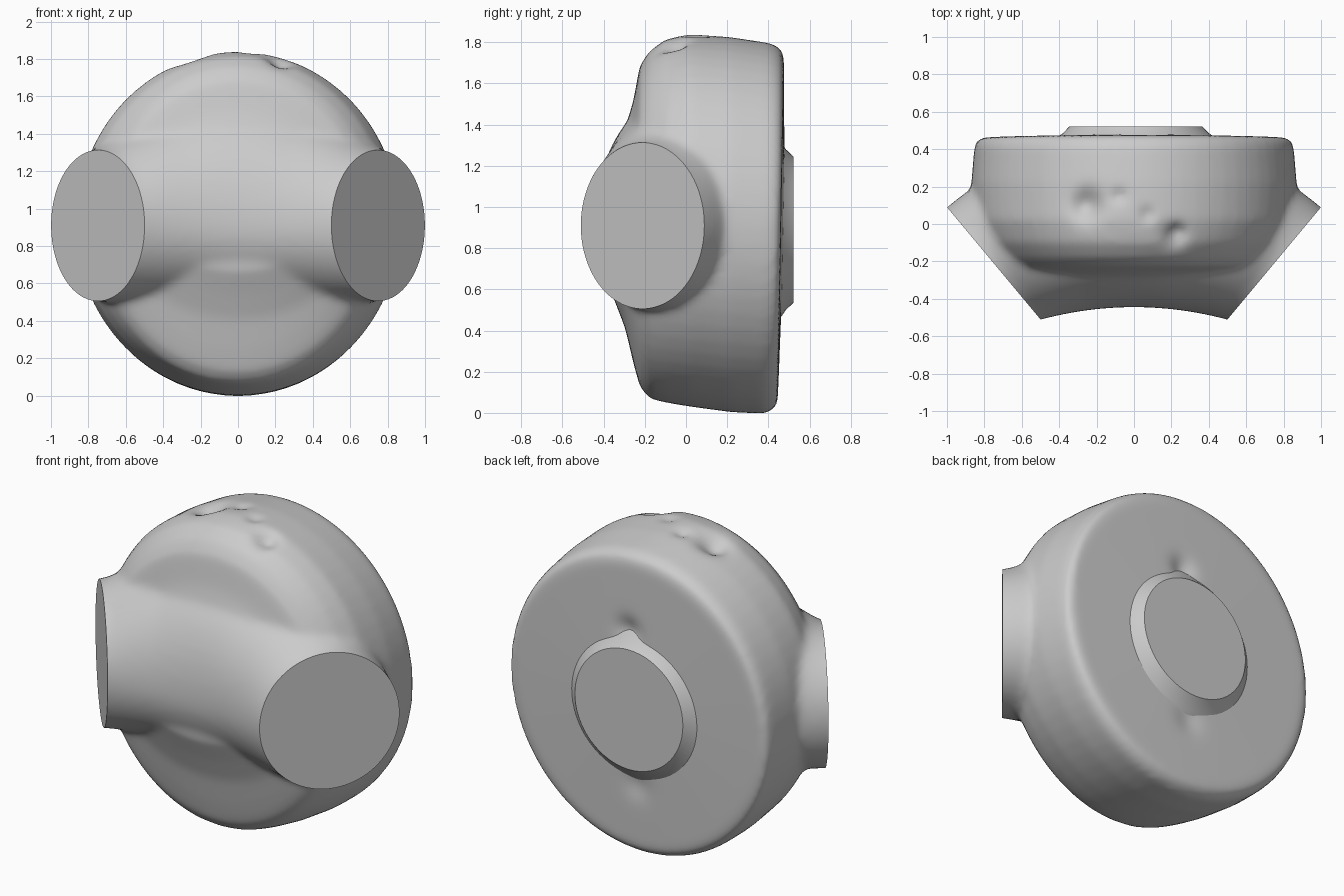
import bpy, bmesh
from math import sin, cos, pi, exp
from mathutils import Vector

if "Cube" in bpy.data.objects:
    bpy.data.objects.remove(bpy.data.objects["Cube"])

N = 64


def loft(bm, rings):
    """Closed solid through a list of rings of equal length."""
    loops = [[bm.verts.new(p) for p in ring] for ring in rings]
    faces = [bm.faces.new(loops[0]), bm.faces.new(loops[-1])]
    for a, b in zip(loops, loops[1:]):
        for i in range(N):
            j = (i + 1) % N
            faces.append(bm.faces.new((a[i], a[j], b[j], b[i])))
    bmesh.ops.recalc_face_normals(bm, faces=faces)


def make_object(name, bm):
    mesh = bpy.data.meshes.new(name)
    bm.to_mesh(mesh)
    bm.free()
    ob = bpy.data.objects.new(name, mesh)
    bpy.context.collection.objects.link(ob)
    bpy.ops.object.select_all(action='DESELECT')
    ob.select_set(True)
    bpy.context.view_layer.objects.active = ob
    return ob


def drum_ring(y, rx, low, high):
    mid, rz = (low + high) / 2, (high - low) / 2
    tilt = 0.018 if y > 0.3 else 0
    return [Vector((rx * cos(2 * pi * i / N),
                    y + tilt * rz * sin(2 * pi * i / N),
                    mid + rz * sin(2 * pi * i / N))) for i in range(N)]


def bridge_ring(t):
    """Cross-section of the curved bar joining the two side sockets."""
    front = Vector((0.5 * t, -0.445 - 0.067 * t * t, 0.91))
    back = Vector((t, min(0.40, 0.50 - 0.41 * t * t), 0.91))
    mid, half = (front + back) / 2, (back - front) / 2
    k = max(0, 1 - t * t)
    up, down = 0.395 + 0.25 * k, 0.405 + 0.02 * k
    ring = []
    for i in range(N):
        s, c = sin(2 * pi * i / N), cos(2 * pi * i / N)
        ring.append(mid + half * c + Vector((0, 0, s * (up if s > 0 else down))))
    return ring


# Drum body with domed front, and bar, fused into one soft form
bm = bmesh.new()
profile = [(0.475, 0.25, 0.64, 1.14), (0.46, 0.82, 0.05, 1.735),
           (0.445, 0.845, 0.02, 1.77), (0.40, 0.855, -0.004, 1.795),
           (0.22, 0.87, 0.003, 1.825), (0.02, 0.86, 0.03, 1.84),
           (-0.10, 0.815, 0.05, 1.815), (-0.18, 0.76, 0.07, 1.755),
           (-0.225, 0.715, 0.13, 1.685), (-0.255, 0.67, 0.24, 1.52),
           (-0.295, 0.62, 0.41, 1.38), (-0.345, 0.55, 0.54, 1.24),
           (-0.40, 0.42, 0.67, 1.10)]
loft(bm, [drum_ring(*p) for p in profile])
loft(bm, [bridge_ring(-1.1 + 2.2 * i / 32) for i in range(33)])
body = make_object("body", bm)
remesh = body.modifiers.new("fuse", 'REMESH')
remesh.mode, remesh.voxel_size = 'VOXEL', 0.022
smooth = body.modifiers.new("soften", 'SMOOTH')
smooth.factor, smooth.iterations = 0.5, 9
for name in ("fuse", "soften"):
    bpy.ops.object.modifier_apply(modifier=name)

# Worn dents on the crown and beside the rear boss: position, radius, depth
dents = [((-0.25, 0.10, 1.79), 0.08, (0, 0, -0.06)),
         ((0.22, -0.06, 1.78), 0.06, (0, 0.02, -0.04)),
         ((-0.08, 0.15, 1.82), 0.04, (0, 0, -0.02)),
         ((0.07, 0.05, 1.82), 0.04, (0, 0, -0.02)),
         ((0.05, 0.47, 1.33), 0.07, (0, -0.03, 0)),
         ((0.0, 0.47, 0.42), 0.08, (0, -0.015, 0))]
bm = bmesh.new()
bm.from_mesh(body.data)
for pos, radius, depth in dents:
    for v in bm.verts:
        d = (v.co - Vector(pos)).length / radius
        if d < 3:
            v.co += Vector(depth) * exp(-d * d)

# Flat angled sockets cut on both sides
for side in (-1, 1):
    cut = bmesh.ops.bisect_plane(
        bm, geom=bm.verts[:] + bm.edges[:] + bm.faces[:],
        plane_co=(side, 0.09, 0.9), plane_no=(side * 0.768, -0.64, 0),
        clear_outer=True)
    rim = [e for e in cut["geom_cut"] if isinstance(e, bmesh.types.BMEdge)]
    bmesh.ops.edgeloop_fill(bm, edges=rim)
bmesh.ops.recalc_face_normals(bm, faces=bm.faces)
bm.to_mesh(body.data)
bm.free()
bpy.ops.object.shade_smooth_by_angle(angle=0.6)

# Raised round boss on the back
bm = bmesh.new()
boss_rings = []
for y, r in ((0.44, 0.45), (0.465, 0.42), (0.485, 0.39), (0.522, 0.355)):
    boss_rings.append([Vector((0.01 + r * cos(2 * pi * i / N), y,
                               0.89 + r * sin(2 * pi * i / N))) for i in range(N)])
loft(bm, boss_rings)
make_object("rear_boss", bm)
bpy.ops.object.shade_smooth_by_angle(angle=0.6)
